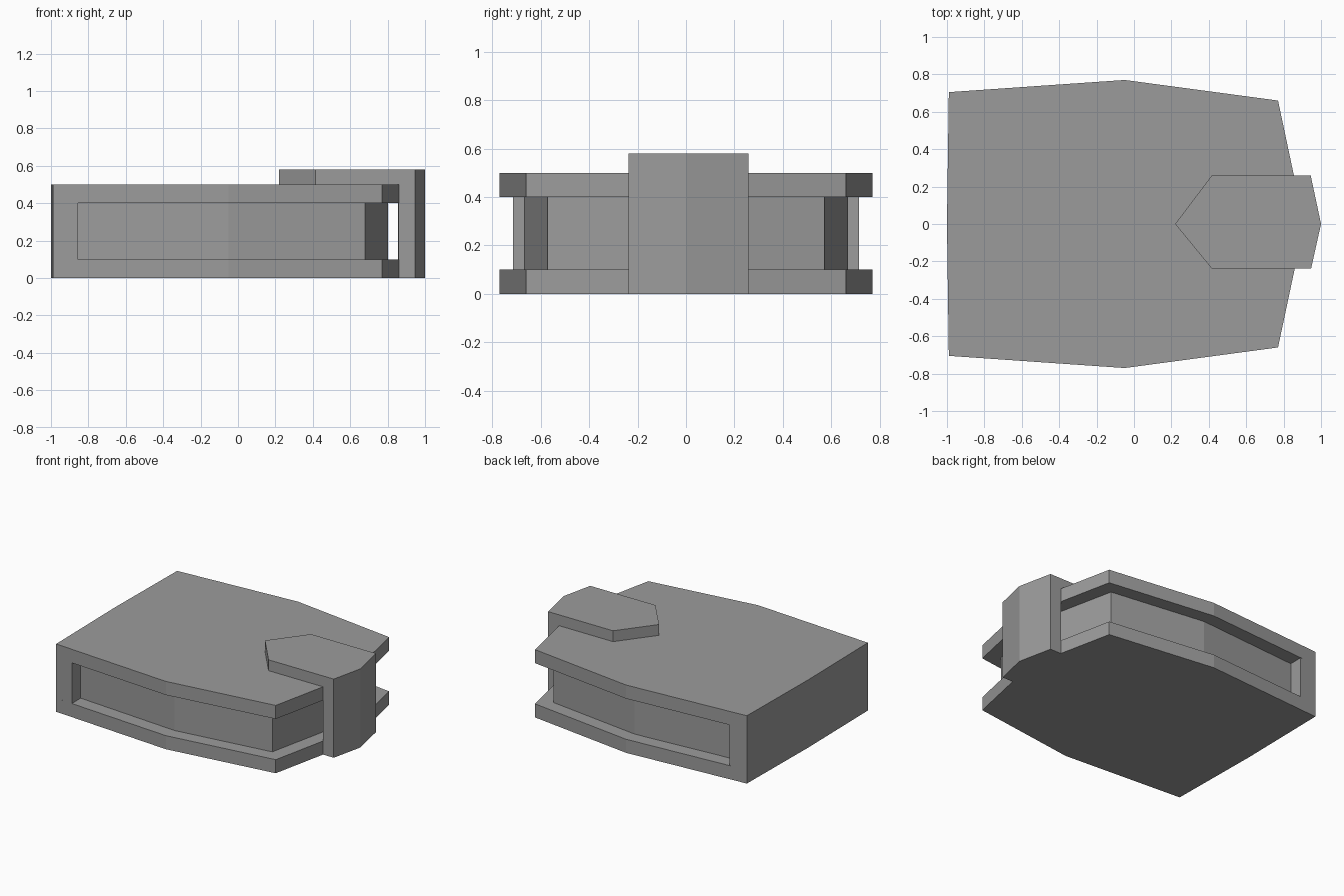
import bpy
import bmesh

cube = bpy.data.objects.get("Cube")
if cube:
    bpy.data.objects.remove(cube, do_unlink=True)

grey = bpy.data.materials.new("plain_grey")
grey.use_nodes = True
colour = (0.33, 0.33, 0.33, 1)
grey.diffuse_color = colour
grey.node_tree.nodes["Principled BSDF"].inputs["Base Color"].default_value = colour


def prism(name, outline, bottom, top):
    """Extrude a flat outline upwards into a closed solid."""
    bm = bmesh.new()
    base = bm.faces.new([bm.verts.new((x, y, bottom)) for x, y in outline])
    side = bmesh.ops.extrude_face_region(bm, geom=[base], use_keep_orig=True)
    moved = [v for v in side["geom"] if isinstance(v, bmesh.types.BMVert)]
    bmesh.ops.translate(bm, verts=moved, vec=(0, 0, top - bottom))
    bmesh.ops.recalc_face_normals(bm, faces=bm.faces)
    mesh = bpy.data.meshes.new(name)
    bm.to_mesh(mesh)
    bm.free()
    mesh.materials.append(grey)
    obj = bpy.data.objects.new(name, mesh)
    bpy.context.collection.objects.link(obj)
    return obj


def mirrored(half):
    """Close a half outline by reflecting it across y = 0."""
    return half + [(x, -y) for x, y in reversed(half) if y != 0]


# Top and bottom covers
cover = mirrored([(-1, 0), (-0.99, 0.705), (-0.05, 0.77), (0.77, 0.66), (0.91, 0)])
prism("bottom_cover", cover, 0, 0.1)
prism("top_cover", cover, 0.4, 0.5)

# Spine joining the covers along the left edge
spine = mirrored([(-1, 0), (-0.99, 0.705), (-0.855, 0.714), (-0.865, 0)])
prism("spine", spine, 0.0, 0.5)

# Page block, set back from the cover edges
pages = mirrored([(-0.865, 0), (-0.86, 0.61), (-0.05, 0.67), (0.68, 0.572), (0.803, 0)])
prism("page_block", pages, 0.1, 0.4)

# Clasp: pointed plate on the top cover and a strap down the open edge
near, far = -0.237, 0.258
outer = [(0.947, near), (1.0, 0), (0.945, far)]
prism("clasp_plate", [(0.22, 0), (0.415, near)] + outer + [(0.415, far)], 0.5, 0.58)
prism("clasp_strap", outer + [(0.855, far), (0.91, 0), (0.859, near)], 0, 0.5)
